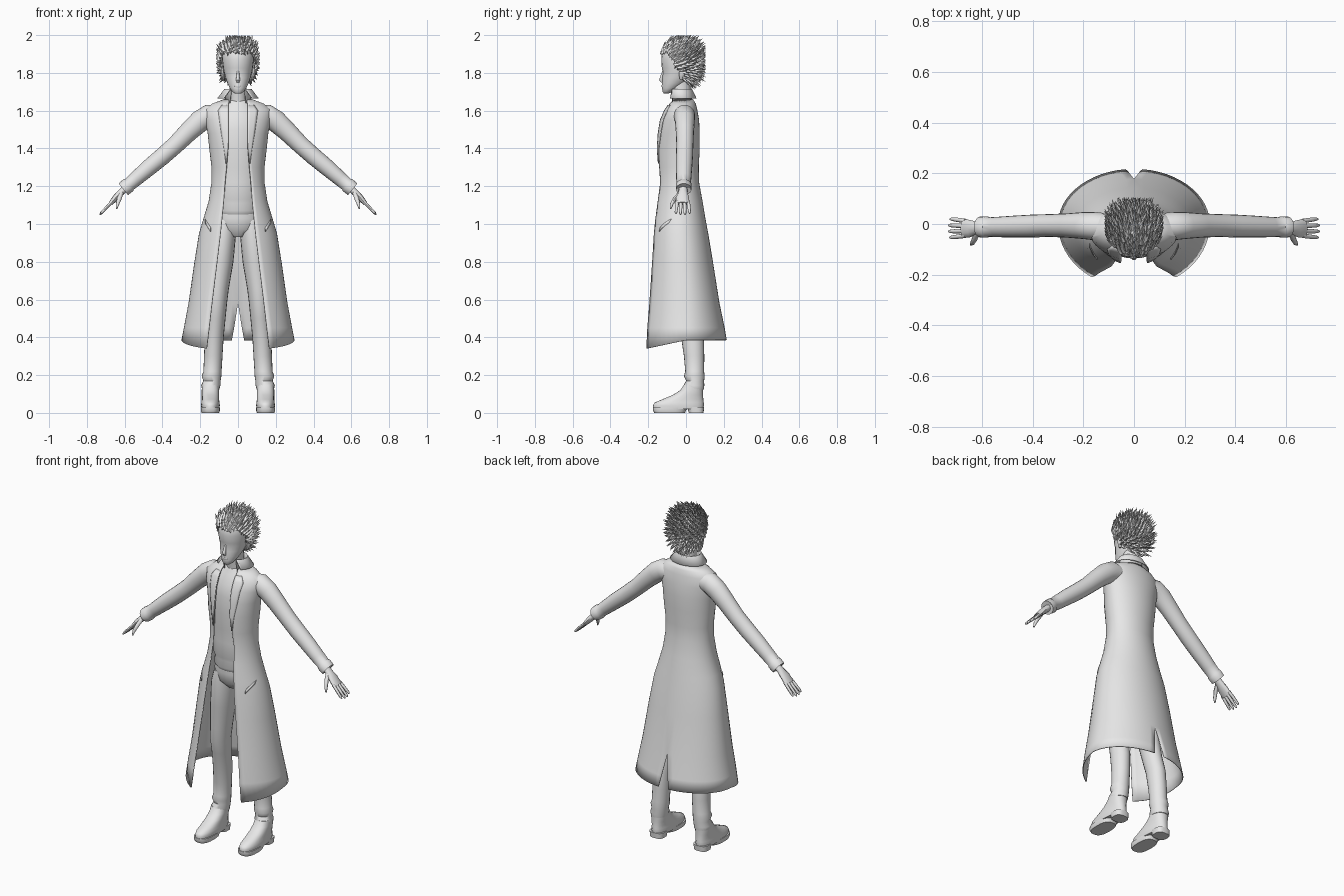
import bpy, bmesh, math, random
from mathutils import Vector

random.seed(4)
GREY = bpy.data.materials.new("plain grey")
GREY.diffuse_color = (0.8, 0.8, 0.8, 1)
UP = Vector((0, 0, 1))


def finish(name, verts, faces, mirror=False, thick=0, angle=45):
    me = bpy.data.meshes.new(name)
    me.from_pydata([tuple(v) for v in verts], [], faces)
    bm = bmesh.new()
    bm.from_mesh(me)
    bmesh.ops.recalc_face_normals(bm, faces=bm.faces)
    bm.to_mesh(me)
    bm.free()
    me.materials.append(GREY)
    me.shade_smooth()
    me.set_sharp_from_angle(angle=math.radians(angle))
    ob = bpy.data.objects.new(name, me)
    bpy.context.collection.objects.link(ob)
    if mirror:
        m = ob.modifiers.new("mirror", 'MIRROR')
        m.use_clip = True
        m.merge_threshold = 0.0005
    if thick:
        s = ob.modifiers.new("thickness", 'SOLIDIFY')
        s.thickness = thick
        s.offset = 0
    return ob


def tube(name, rings, axis=None, mirror=False, n=20, power=1.0):
    """Closed loft through rings (x, y, z, radius across, radius in y)."""
    pts = [Vector(r[:3]) for r in rings]
    verts, faces = [], []
    for i, r in enumerate(rings):
        t = axis or (pts[min(i + 1, len(pts) - 1)] - pts[max(i - 1, 0)]).normalized()
        u = (Vector((0, 1, 0)) - t * t.y).normalized()
        v = t.cross(u)
        for k in range(n):
            a = 2 * math.pi * k / n
            c, s = (math.copysign(abs(f) ** power, f) for f in (math.cos(a), math.sin(a)))
            verts.append(pts[i] + v * (c * r[3]) + u * (s * r[4]))
    for i in range(len(rings) - 1):
        for k in range(n):
            j = (k + 1) % n
            faces.append((i * n + k, i * n + j, (i + 1) * n + j, (i + 1) * n + k))
    faces += [tuple(range(n)), tuple(range((len(rings) - 1) * n, len(rings) * n))]
    return finish(name, verts, faces, mirror)


def stack(name, rows, cx=0, mirror=False, power=1.0):
    """Horizontal rings given as (z, half width, front y, back y)."""
    return tube(name, [(cx, (f + b) / 2, z, w, (b - f) / 2) for z, w, f, b in rows],
                UP, mirror, 24, power)


def sheet(name, rows, mirror=True, thick=0.005):
    n = len(rows[0])
    faces = [(i * n + k, i * n + k + 1, (i + 1) * n + k + 1, (i + 1) * n + k)
             for i in range(len(rows) - 1) for k in range(n - 1)]
    return finish(name, [p for r in rows for p in r], faces, mirror, thick)


# Long coat: z, front edge x, half width, centre y, front depth, back depth
COAT = [(1.66, .045, .07, -.02, .05, .055), (1.635, .05, .135, -.02, .07, .07),
        (1.605, .05, .175, -.025, .085, .082), (1.55, .05, .172, -.03, .105, .097),
        (1.48, .05, .158, -.03, .118, .10), (1.40, .052, .15, -.03, .125, .10),
        (1.30, .06, .138, -.03, .122, .095), (1.22, .068, .138, -.03, .12, .097),
        (1.12, .075, .153, -.03, .135, .115), (1.02, .085, .183, -.03, .148, .132),
        (.95, .092, .204, -.025, .16, .14), (.80, .11, .228, -.015, .185, .155),
        (.58, .137, .26, -.005, .22, .18), (.45, .152, .284, 0, .24, .203),
        (.375, .165, .297, 0, .25, .215)]


def coat_at(z):
    for a, b in zip(COAT, COAT[1:]):
        if b[0] <= z <= a[0]:
            f = (a[0] - z) / (a[0] - b[0])
            return [p + (q - p) * f for p, q in zip(a, b)]


def arc(z, xe, w, cy, df, db, slit=0, n=22):
    a0, a1 = -math.acos(xe / w), math.acos(slit / w)
    out = []
    for k in range(n + 1):
        a = a0 + (a1 - a0) * k / n
        s = math.sin(a)
        out.append(Vector((w * math.cos(a), cy + s * (df if s < 0 else db), z)))
    return out


rows = [arc(*r, slit=max(0, (.58 - r[0]) * .16)) for r in COAT]
for p in rows[-1]:  # hem dips toward the front
    p.z = .385 - .045 * max(0, min(1, -p.y / .21))
sheet("coat", rows)


def on_coat(x, z, lift=.006):
    _, xe, w, cy, df, db = coat_at(z)
    return Vector((x, cy - (df + lift) * math.sqrt(max(0, 1 - (x / w) ** 2)), z))


# Lapels and slanted pocket flaps lying on the coat
lapel = [(1.63, .085), (1.60, .105), (1.55, .098), (1.48, .088), (1.40, .074), (1.32, .064)]
sheet("lapel", [[on_coat(coat_at(z)[1] + (x - coat_at(z)[1]) * k / 4, z) for k in range(5)]
                for z, x in lapel], thick=.004)
sheet("pocket_flap", [[on_coat(.145 + .028 * k / 3, .96 + .045 * k / 3 + dz, .008)
                       for k in range(4)] for dz in (0, .022)], thick=.006)

# Turned-down collar
sheet("collar", [arc(1.64, .042, .068, -.025, .055, .055),
                 arc(1.70, .035, .062, -.025, .055, .05),
                 arc(1.712, .04, .072, -.025, .06, .057),
                 arc(1.665, .075, .107, -.022, .085, .075)])

# Shirt, hips and neck
stack("shirt", [(1.05, .105, -.115, .05), (1.07, .118, -.127, .055), (1.11, .115, -.12, .055),
                (1.13, .12, -.128, .055), (1.22, .122, -.125, .052), (1.30, .125, -.13, .052),
                (1.40, .135, -.136, .058), (1.50, .14, -.132, .055), (1.57, .13, -.118, .05),
                (1.62, .09, -.088, .035), (1.655, .055, -.07, .025)])
stack("hips", [(.93, .045, -.07, .04), (.97, .115, -.105, .07), (1.03, .125, -.115, .072),
               (1.10, .112, -.11, .05)])
stack("neck", [(1.62, .055, -.07, .03), (1.67, .045, -.075, .025), (1.76, .046, -.09, .025)])

# Trouser legs, bunched over the boots
tube("trouser_leg", [(.068, -.02, 1.02, .055, .075), (.076, -.018, .95, .066, .085),
                     (.09, -.012, .80, .066, .08), (.106, -.005, .66, .058, .07),
                     (.112, -.004, .58, .054, .066), (.117, .012, .50, .051, .062),
                     (.126, .034, .40, .05, .06), (.131, .043, .30, .049, .054),
                     (.135, .046, .22, .048, .05), (.14, .044, .195, .052, .055),
                     (.138, .048, .17, .046, .048), (.144, .042, .145, .051, .055),
                     (.144, .045, .125, .046, .05)], UP, True)

# Boots with front sole and heel
stack("boot", [(.02, .047, -.172, .092), (.04, .05, -.175, .095), (.055, .048, -.165, .094),
               (.072, .046, -.125, .092), (.095, .046, -.07, .09), (.12, .046, -.03, .09),
               (.15, .045, -.01, .09)], .146, True, .85)
stack("boot_sole", [(0, .046, -.168, -.005), (.012, .05, -.175, 0), (.028, .05, -.175, .01)],
      .146, True, .75)
stack("boot_heel", [(0, .043, .015, .093), (.032, .045, .005, .096)], .146, True, .7)

# Sleeves with flared cuffs
tube("sleeve", [(.09, -.012, 1.575, .05, .05), (.155, -.008, 1.573, .06, .056),
                (.20, -.006, 1.545, .058, .053), (.26, -.006, 1.49, .052, .048),
                (.33, -.006, 1.42, .047, .045), (.40, -.008, 1.358, .046, .045),
                (.47, -.01, 1.30, .044, .043), (.54, -.012, 1.24, .039, .04),
                (.575, -.012, 1.21, .036, .038), (.58, -.012, 1.206, .041, .042),
                (.607, -.012, 1.184, .039, .041), (.60, -.012, 1.19, .03, .032)], None, True)

# Hands
tube("palm", [(.59, -.015, 1.195, .019, .022), (.62, -.016, 1.167, .018, .024),
              (.645, -.018, 1.142, .017, .034), (.675, -.018, 1.108, .012, .037)],
     None, True, 12)
for i, (y, reach) in enumerate([(.012, .9), (-.008, 1), (-.027, 1), (-.046, .92)]):
    spread = (y + .018) * .25
    tube("finger_%d" % (i + 1),
         [(.665, y, 1.118, .009, .009),
          (.67 + .03 * reach, y + spread * .6, 1.115 - .032 * reach, .008, .0085),
          (.67 + .055 * reach, y + spread, 1.115 - .058 * reach, .007, .007),
          (.67 + .062 * reach, y + spread, 1.115 - .067 * reach, .003, .003)], None, True, 8)
tube("thumb", [(.617, -.03, 1.165, .011, .011), (.628, -.058, 1.135, .012, .011),
               (.638, -.076, 1.105, .009, .009), (.643, -.082, 1.08, .004, .004)],
     None, True, 8)

# Head, nose, brow and ears
stack("head", [(1.692, .018, -.118, -.09), (1.70, .03, -.124, -.07), (1.72, .044, -.127, -.035),
               (1.745, .056, -.127, 0), (1.775, .067, -.126, .03), (1.805, .074, -.122, .045),
               (1.825, .078, -.128, .055), (1.87, .084, -.131, .062), (1.91, .084, -.127, .06),
               (1.945, .07, -.105, .045), (1.965, .04, -.07, .01)])
tube("nose", [(0, -.118, 1.815, .005, .006), (0, -.127, 1.785, .008, .008),
              (0, -.132, 1.763, .011, .011), (0, -.127, 1.75, .007, .006)], UP, False, 10)
tube("lips", [(0, -.122, 1.738, .014, .006), (0, -.123, 1.73, .018, .007),
              (0, -.121, 1.722, .012, .006)], UP, False, 10)
tube("ear", [(.076, -.025, 1.765, .005, .008), (.081, -.022, 1.785, .01, .015),
             (.084, -.017, 1.81, .012, .02), (.082, -.015, 1.83, .007, .015)], UP, True, 10)

# Hair cap, cut away around the face
CENTRE, RAD = Vector((0, -.03, 1.86)), Vector((.1, .108, .122))


def hairline(y):
    if y < -.09:
        return 1.90
    if y < -.04:
        return 1.90 - (y + .09) * 1.9
    return max(1.735, 1.805 - (y + .04) * 1.6)


def on_scalp(n):
    return CENTRE + Vector((n.x * RAD.x, n.y * RAD.y, n.z * RAD.z))


bm = bmesh.new()
bmesh.ops.create_icosphere(bm, subdivisions=4, radius=1)
for v in bm.verts:
    v.co = on_scalp(v.co)
bmesh.ops.delete(bm, geom=[v for v in bm.verts if v.co.z < hairline(v.co.y)], context='VERTS')
bm.verts.index_update()
finish("hair_cap", [v.co.copy() for v in bm.verts], [[v.index for v in f.verts] for f in bm.faces])
bm.free()

# Spiky tufts swept up and back
verts, faces = [], []
COUNT = 420
for i in range(COUNT):
    h = 1 - 2 * (i + .5) / COUNT
    a = i * 2.39996
    n = Vector((math.sqrt(1 - h * h) * math.cos(a), math.sqrt(1 - h * h) * math.sin(a), h))
    p = on_scalp(n)
    if p.z < hairline(p.y) + .004:
        continue
    flow = Vector((n.x * .15, .75, .5 + .9 * min(0, p.z - 1.87) / .1))
    d = (flow + n * .42 + Vector([random.uniform(-.18, .18) for _ in range(3)])).normalized()
    tip = p + d * random.uniform(.038, .062)
    tip = Vector((max(-.117, min(.117, tip.x)), max(-.145, min(.106, tip.y)), min(2.0, tip.z)))
    side = d.cross(n).normalized()
    lift = side.cross(d)
    b = len(verts)
    verts += [p - d * .012 + side * .013, p + lift * .009, p - d * .012 - side * .013,
              p - lift * .009, tip]
    faces += [(b + k, b + (k + 1) % 4, b + 4) for k in range(4)] + [(b, b + 1, b + 2, b + 3)]
finish("hair_tufts", verts, faces, angle=25)
